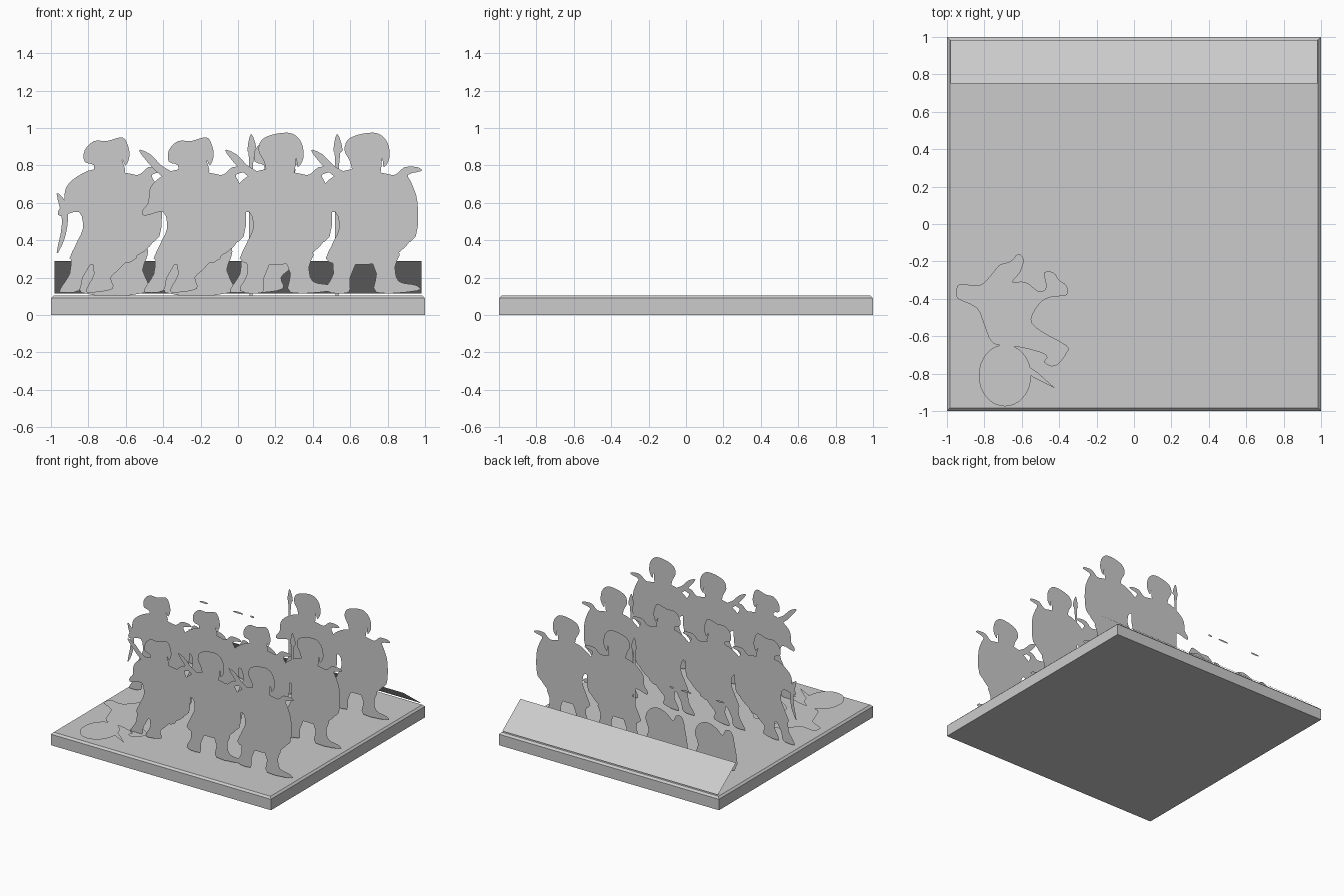
import bpy
import bmesh
import math
from mathutils import Vector

if "Cube" in bpy.data.objects:
    bpy.data.objects.remove(bpy.data.objects["Cube"])

stone = bpy.data.materials.new("plain_grey")
stone.use_nodes = True
GREY = (0.6, 0.6, 0.6, 1.0)
stone.diffuse_color = GREY
stone.node_tree.nodes["Principled BSDF"].inputs["Base Color"].default_value = GREY


def finish(name, bm):
    """Turn a bmesh into a named grey object."""
    mesh = bpy.data.meshes.new(name)
    bm.to_mesh(mesh)
    bm.free()
    mesh.materials.append(stone)
    obj = bpy.data.objects.new(name, mesh)
    bpy.context.collection.objects.link(obj)
    return obj


def smooth(points, steps=3):
    """Run a closed rounded curve through the outline points."""
    pts = [Vector(p) / 100 for p in points]
    count = len(pts)
    curve = []
    for i in range(count):
        a, b, c, d = (pts[(i + k - 1) % count] for k in range(4))
        for s in range(steps):
            t = s / steps
            bend = (c - a) * t + (2 * a - 5 * b + 4 * c - d) * t * t
            bend += (3 * b - a - 3 * c + d) * t ** 3
            curve.append(b + bend / 2)
    return curve


def ellipse(cu, cv, ru, rv, sides=32):
    ring = [math.tau * i / sides for i in range(sides)]
    return [Vector((cu + ru * math.cos(a), cv + rv * math.sin(a))) for a in ring]


def cutout(name, outlines, place, facing):
    """Build a paper-thin figure from flat outlines, facing one way."""
    bm = bmesh.new()
    for outline in outlines:
        face = bm.faces.new([bm.verts.new(place(p)) for p in outline])
        face.normal_update()
        if face.normal.dot(Vector(facing)) < 0:
            face.normal_flip()
    bmesh.ops.triangulate(bm, faces=bm.faces[:])
    return finish(name, bm)


def standing(name, outlines, x, y):
    return cutout(name, outlines, lambda p: (x + p.x, y, p.y), (0, -1, 0))


# Soldier parts, in hundredths around the middle of the figure
torso = smooth([(-8, 78), (-18, 74), (-24, 68), (-25, 60), (-28, 56), (-27, 53),
                (-17, 55), (-15, 46), (-19, 37), (-20, 28), (10, 28), (16, 36),
                (26, 42), (27, 60), (24, 70), (22, 75), (29, 77), (27, 79),
                (20, 79), (15, 75), (8, 76)])
low_helmet = smooth([(-8, 74), (-9, 80), (-14, 82), (-14, 88), (-9, 93), (-2, 93),
                     (6, 95), (9, 91), (10, 85), (8, 80), (6, 83), (7, 75)])
tall_helmet = smooth([(-6, 74), (-9, 82), (-12, 88), (-10, 94), (-2, 97), (6, 97),
                      (11, 92), (12, 84), (9, 79), (8, 84), (6, 74)])
walking_legs = [
    smooth([(-20, 32), (-22, 22), (-27, 14), (-26, 12), (-17, 13), (-15, 20), (-9, 32)]),
    smooth([(-9, 33), (-9, 22), (-13, 14), (-11, 12), (1, 14), (0, 20), (5, 25), (10, 33)]),
]
striding_legs = [
    smooth([(-18, 34), (-18, 22), (-22, 13), (-10, 12), (-9, 20), (-5, 33)]),
    smooth([(2, 33), (5, 22), (5, 12), (27, 13), (26, 16), (17, 18), (15, 26), (17, 34)]),
]
shield = ellipse(0.06, 0.53, 0.21, 0.23)
bow = smooth([(-29, 65), (-24, 60), (-23, 50), (-25, 40), (-29, 33), (-26, 50)])
blade = smooth([(-30, 88), (-24, 86), (-18, 80), (-12, 76), (-14, 72), (-22, 78)])
spear = smooth([(-16, 97), (-13, 88), (-15, 80), (-15, 13), (-17, 13), (-17, 80), (-18, 88)])

walker = [torso, shield, low_helmet] + walking_legs
guard = [torso, shield, tall_helmet] + striding_legs

# Ranks of standing soldiers
FRONT, MIDDLE, REAR = -0.68, -0.05, 0.57
FILES = (-0.68, -0.23, 0.23, 0.69)
ranks = [
    ("front", FRONT, [None, walker + [blade], guard + [blade], guard + [blade]]),
    ("middle", MIDDLE, [walker + [bow], walker, walker, guard + [spear]]),
    ("rear", REAR, [None, None, guard + [spear], guard]),
]
for rank, y, figures in ranks:
    for number, (x, figure) in enumerate(zip(FILES, figures), 1):
        if figure:
            standing(f"{rank}_soldier_{number}", figure, x, y)

# Low crouching figures and broken spear pieces in the rear rank
crouch = smooth([(-18, 12), (-18, 34), (-15, 43), (-10, 43), (-7, 38), (-2, 42),
                 (6, 45), (14, 42), (18, 34), (15, 24), (17, 12)])
for number, x in enumerate((-0.66, -0.21), 1):
    standing(f"crouching_soldier_{number}", [crouch], x, REAR)
for number, (x, half) in enumerate(((-0.71, 0.04), (-0.4, 0.05), (-0.27, 0.02)), 1):
    standing(f"spear_piece_{number}", [ellipse(0, 0.65, half, 0.008, 8)], x, REAR)

# Fallen soldier lying on the ground
fallen = [
    smooth([(-95, -36), (-93, -32), (-83, -33), (-77, -28), (-72, -22), (-66, -20),
            (-62, -16), (-59, -19), (-61, -26), (-65, -31), (-58, -31), (-51, -36),
            (-47, -34), (-48, -26), (-43, -26), (-40, -30), (-36, -33), (-36, -38),
            (-44, -39), (-50, -42), (-55, -51), (-50, -57), (-36, -65), (-36, -69),
            (-42, -76), (-48, -74), (-47, -70), (-60, -66), (-75, -64), (-80, -54),
            (-84, -45), (-94, -40)]),
    ellipse(-0.69, -0.81, 0.14, 0.165),
    smooth([(-63, -72), (-52, -79), (-42, -88), (-54, -82)], 1),
]
cutout("fallen_soldier", fallen, lambda p: (p.x, p.y, 0.13), (0, 0, 1))

# Base slab with a chamfered upper edge
bm = bmesh.new()
rings = []
for half, z in ((1, 0), (1, 0.09), (0.985, 0.105)):
    corners = ((-half, -half), (half, -half), (half, half), (-half, half))
    rings.append([bm.verts.new((x, y, z)) for x, y in corners])
bm.faces.new(rings[0][::-1])
bm.faces.new(rings[-1])
for low, high in zip(rings, rings[1:]):
    for i in range(4):
        j = (i + 1) % 4
        bm.faces.new((low[i], low[j], high[j], high[i]))
finish("base_slab", bm)

# Sloping panel along the back edge
SIDE = 0.98
panel = [Vector((u, v)) for u, v in ((-SIDE, 0), (SIDE, 0), (SIDE, 1), (-SIDE, 1))]
cutout("back_panel", [panel],
       lambda p: (p.x, 0.985 - 0.235 * p.y, 0.115 + 0.175 * p.y), (0, 0, 1))
